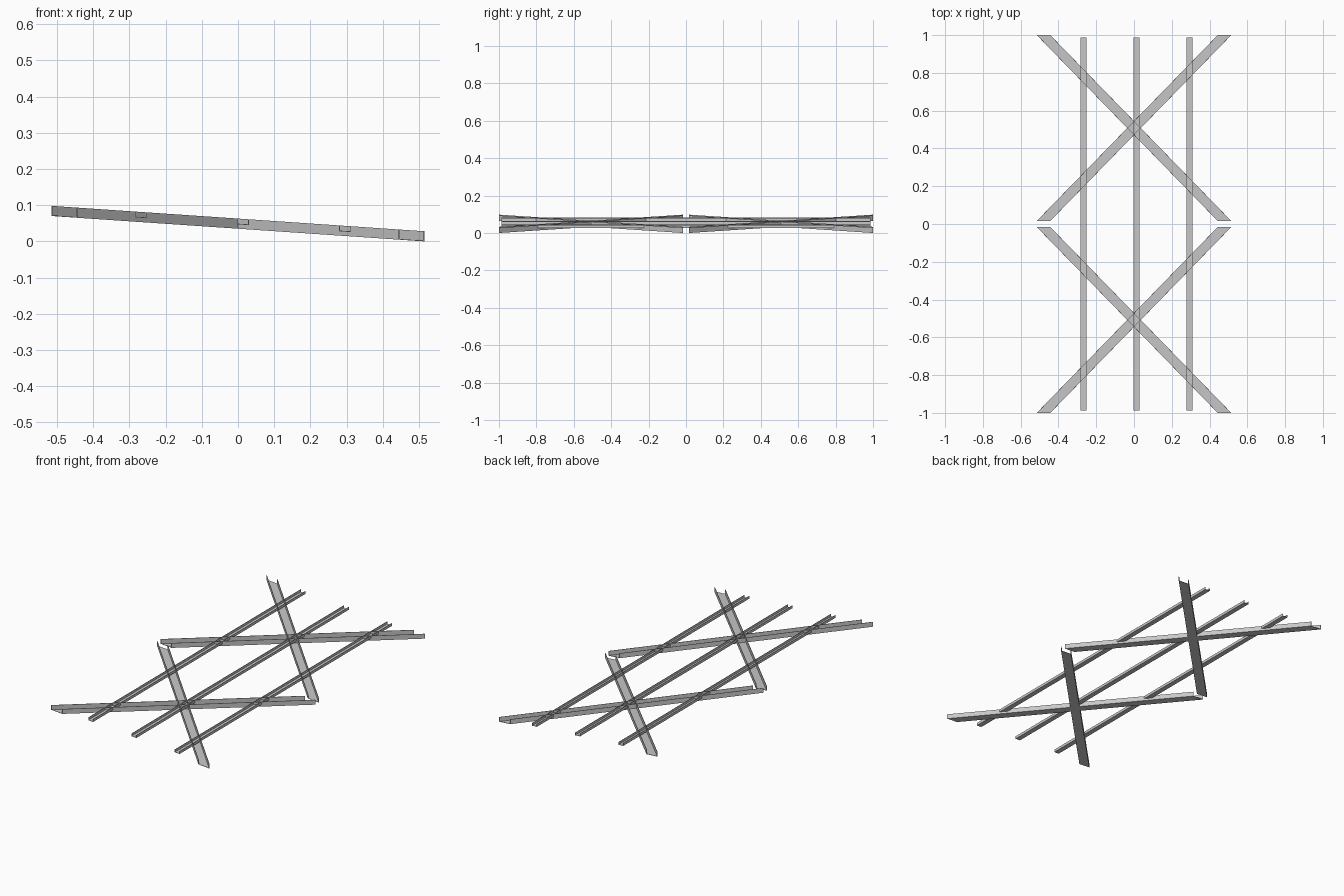
import bpy, bmesh

cube = bpy.data.objects.get("Cube")
if cube:
    bpy.data.objects.remove(cube, do_unlink=True)

SLOPE = -0.068      # fall of the whole frame towards +x
BASE = 0.035        # underside height on the centre line
DEPTH = 0.028       # beam depth
REACH = 0.479       # beam centre line at its ends

steel = bpy.data.materials.new("galvanised grey")
steel.use_nodes = True
GREY = (0.58, 0.58, 0.58, 1)
steel.diffuse_color = GREY
steel.node_tree.nodes["Principled BSDF"].inputs["Base Color"].default_value = GREY


def channel(name, start, end, width, low, high, wall):
    """Open-topped U channel with ends cut square to y, lying on the slope."""
    h = width / 2
    floor = low + 0.002
    profile = [(-h, low), (h, low), (h, high), (h - wall, high),
               (h - wall, floor), (wall - h, floor), (wall - h, high), (-h, high)]
    bm = bmesh.new()
    rings = []
    for x, y in (start, end):
        rings.append([bm.verts.new((x + u, y, BASE + SLOPE * (x + u) + v))
                      for u, v in profile])
    a, b = rings
    n = len(profile)
    for i in range(n):
        j = (i + 1) % n
        bm.faces.new((a[i], a[j], b[j], b[i]))
    # End caps, split into floor and two walls
    for r in rings:
        bm.faces.new((r[0], r[1], r[4], r[5]))
        bm.faces.new((r[1], r[2], r[3], r[4]))
        bm.faces.new((r[0], r[5], r[6], r[7]))
    bmesh.ops.recalc_face_normals(bm, faces=bm.faces)
    mesh = bpy.data.meshes.new(name)
    bm.to_mesh(mesh)
    bm.free()
    mesh.materials.append(steel)
    obj = bpy.data.objects.new(name, mesh)
    bpy.context.collection.objects.link(obj)


# Crossed diagonal beams, one pair per half
for half, y0, y1 in (("front", -1, -0.016), ("back", 0.016, 1)):
    for label, s in (("rising", 1), ("falling", -1)):
        channel(f"{half}_{label}_beam", (-s * REACH, y0), (s * REACH, y1),
                0.072, 0, DEPTH, 0.003)

# Three long rails set flush with the beam tops
for label, x in (("right", -0.267), ("middle", 0.014), ("left", 0.295)):
    channel(f"{label}_rail", (x, -0.987), (x, 0.987),
            0.032, DEPTH - 0.016, DEPTH, 0.002)
